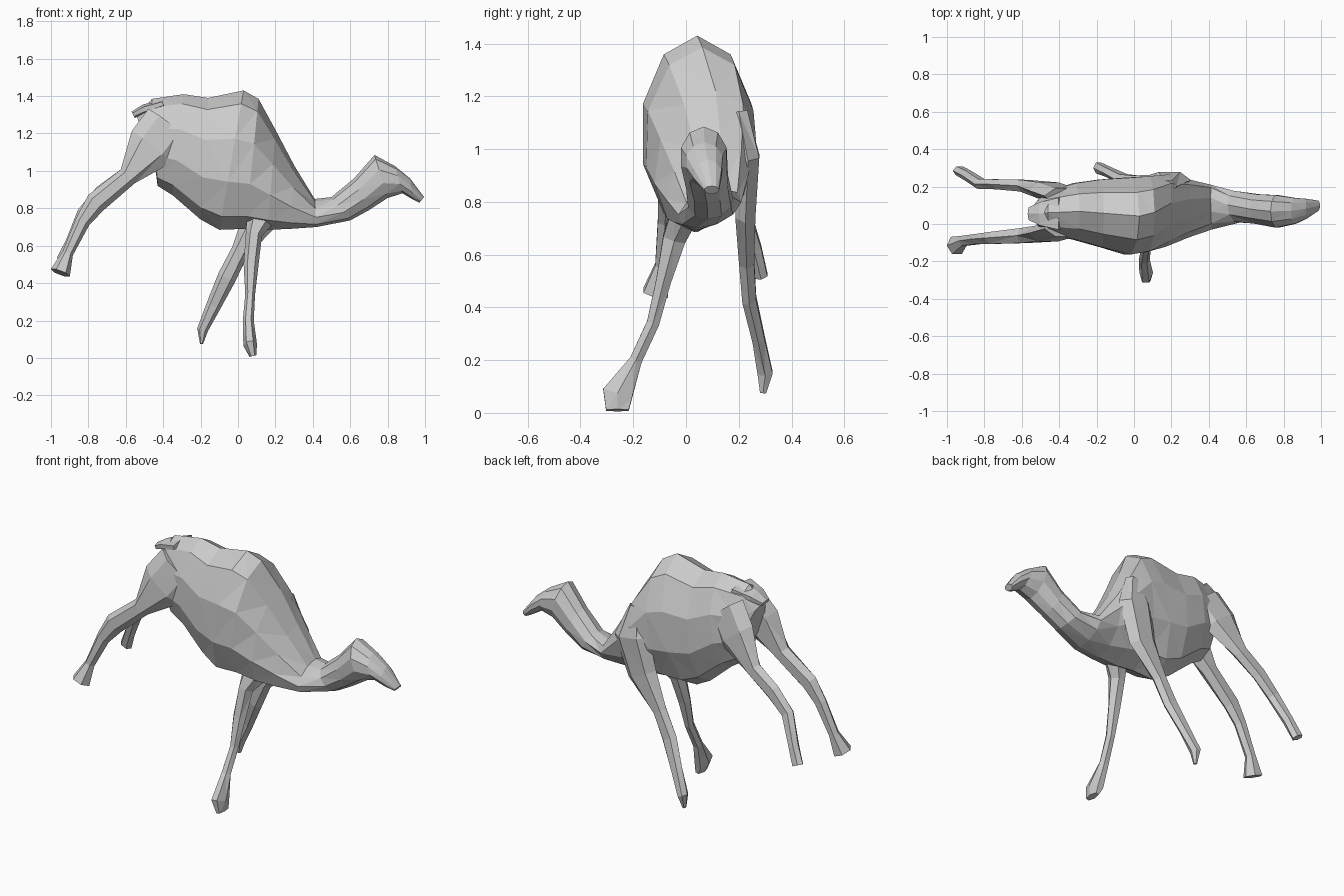
import bpy, bmesh
from math import sin, cos, tau
from mathutils import Vector


def loft(name, rings):
    """Skin a list of point rings into one closed faceted mesh."""
    bm = bmesh.new()
    vr = [[bm.verts.new((p.x, p.y, max(p.z, 0.0))) for p in r] for r in rings]
    n = len(vr[0])
    for a, b in zip(vr, vr[1:]):
        for i in range(n):
            j = (i + 1) % n
            bm.faces.new((a[i], a[j], b[j], b[i]))
    bm.faces.new(vr[0][::-1])
    bm.faces.new(vr[-1])
    bmesh.ops.triangulate(bm, faces=bm.faces[:])
    bmesh.ops.recalc_face_normals(bm, faces=bm.faces[:])
    me = bpy.data.meshes.new(name)
    bm.to_mesh(me)
    bm.free()
    ob = bpy.data.objects.new(name, me)
    bpy.context.collection.objects.link(ob)
    return ob


def torso(name, stations, n=10):
    """Each station: top x,z, bottom x,z, near y, far y, sideways lean of the top."""
    rings = []
    for xt, zt, xb, zb, y0, y1, lean in stations:
        mid = Vector(((xt + xb) / 2, (y0 + y1) / 2, (zt + zb) / 2))
        up = Vector(((xt - xb) / 2, lean, (zt - zb) / 2))
        w = (y1 - y0) / 2 * 1.04
        rings.append([mid + up * cos(tau * i / n) + Vector((0, w * sin(tau * i / n), 0))
                      for i in range(n)])
    return loft(name, rings)


def limb(name, path, n=6):
    """Each path point: x, y, z, half depth, half width in y."""
    P = [Vector(p[:3]) for p in path]
    rings = []
    for k, p in enumerate(path):
        t = (P[min(k + 1, len(P) - 1)] - P[max(k - 1, 0)]).normalized()
        u = t.cross(Vector((0, 1, 0))).normalized()
        v = t.cross(u)
        rings.append([P[k] + u * p[3] * 1.05 * cos(tau * i / n) + v * p[4] * 1.1 * sin(tau * i / n)
                      for i in range(n)])
    return loft(name, rings)


# Trunk with hump, low neck and raised head
torso("body_neck_head", [
    (-0.54, 1.29, -0.44, 1.00, -0.02, 0.14, 0),
    (-0.46, 1.385, -0.43, 0.92, -0.06, 0.18, 0),
    (-0.29, 1.41, -0.35, 0.87, -0.085, 0.22, 0),
    (-0.16, 1.39, -0.20, 0.74, -0.125, 0.24, 0),
    (0.03, 1.43, -0.10, 0.685, -0.165, 0.25, 0),
    (0.11, 1.385, 0.04, 0.69, -0.15, 0.255, 0.01),
    (0.20, 1.22, 0.16, 0.685, -0.11, 0.255, 0.04),
    (0.30, 1.03, 0.28, 0.69, -0.06, 0.225, 0.05),
    (0.41, 0.85, 0.42, 0.70, -0.015, 0.195, 0.05),
    (0.50, 0.86, 0.60, 0.735, 0.01, 0.175, 0.01),
    (0.62, 0.96, 0.70, 0.79, 0.00, 0.16, 0),
    (0.73, 1.085, 0.80, 0.855, -0.02, 0.155, 0),
    (0.84, 1.025, 0.88, 0.88, 0.00, 0.14, 0),
    (0.92, 0.96, 0.93, 0.85, 0.03, 0.135, 0),
    (0.995, 0.86, 0.97, 0.83, 0.07, 0.125, 0)])

# Short flat tail, flush with the rump
limb("tail", [
    (-0.40, 0.055, 1.36, .02, .09),
    (-0.50, 0.055, 1.33, .025, .065),
    (-0.56, 0.055, 1.30, .018, .035)])

# Hind legs, kicked back
limb("hind_leg_near", [
    (-0.37, -0.025, 1.25, .13, .045),
    (-0.46, -0.05, 1.13, .13, .045),
    (-0.59, -0.062, 0.97, .05, .042),
    (-0.76, -0.075, 0.83, .055, .033),
    (-0.83, -0.08, 0.73, .038, .028),
    (-0.91, -0.09, 0.56, .028, .028),
    (-0.95, -0.115, 0.455, .052, .05)])
limb("hind_leg_far", [
    (-0.37, 0.15, 1.25, .13, .045),
    (-0.46, 0.18, 1.13, .125, .045),
    (-0.59, 0.205, 0.97, .05, .033),
    (-0.72, 0.212, 0.875, .05, .028),
    (-0.82, 0.215, 0.77, .04, .028),
    (-0.89, 0.26, 0.62, .03, .028),
    (-0.935, 0.285, 0.52, .035, .025)])

# Front legs, planted
limb("front_leg_near", [
    (0.14, 0.01, 0.80, .09, .06),
    (0.085, -0.045, 0.66, .042, .045),
    (0.07, -0.085, 0.50, .038, .03),
    (0.065, -0.125, 0.34, .025, .025),
    (0.055, -0.19, 0.20, .028, .025),
    (0.065, -0.26, 0.07, .035, .06),
    (0.08, -0.26, 0.01, .018, .045)])
limb("front_leg_far", [
    (0.18, 0.20, 1.14, .045, .035),
    (0.19, 0.235, 0.97, .11, .045),
    (0.13, 0.225, 0.76, .095, .04),
    (0.01, 0.23, 0.57, .045, .03),
    (-0.06, 0.24, 0.43, .048, .028),
    (-0.13, 0.275, 0.28, .038, .025),
    (-0.19, 0.30, 0.15, .028, .03),
    (-0.195, 0.292, 0.075, .008, .012)])
